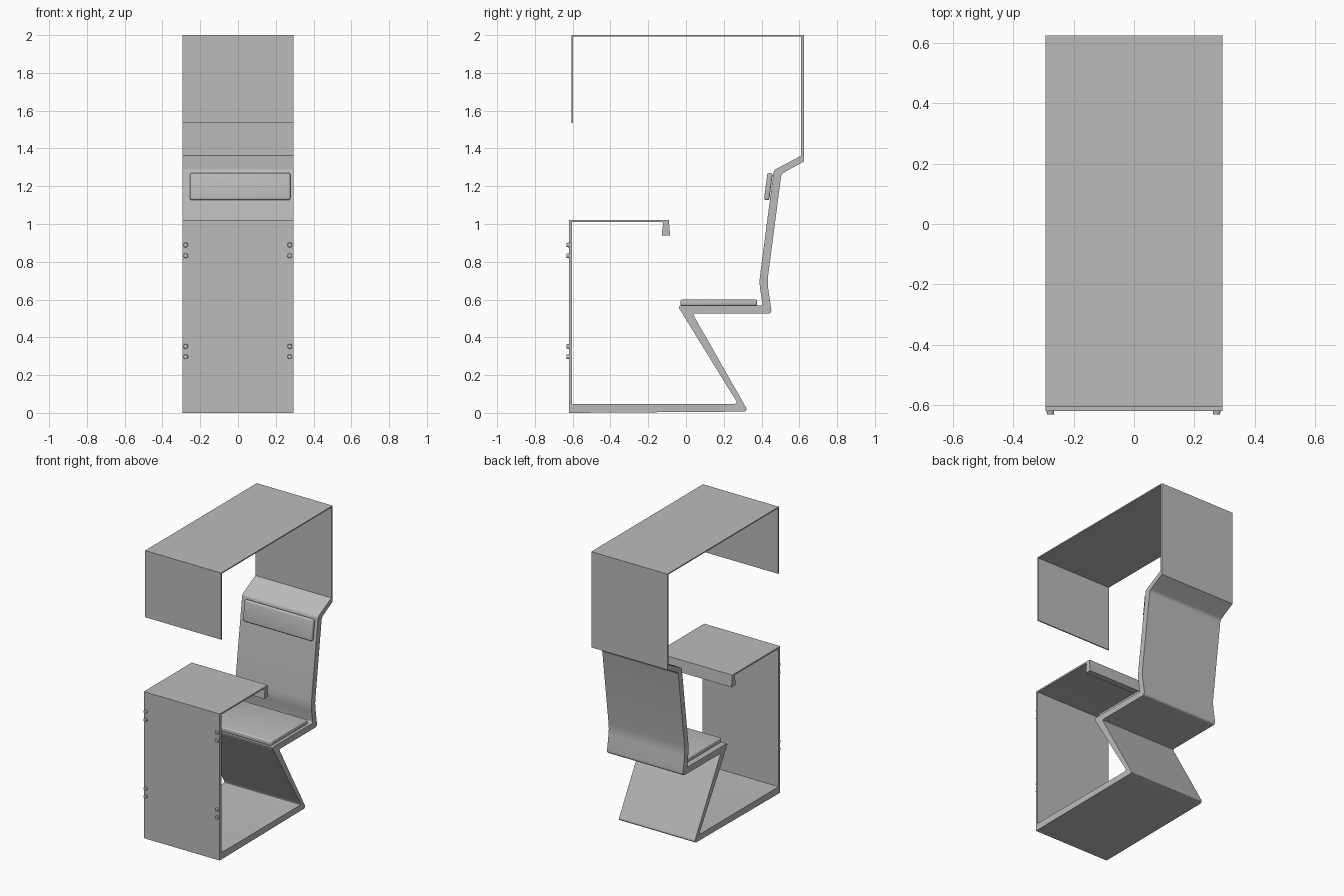
import bpy, bmesh, math
from mathutils import Vector

cube = bpy.data.objects.get("Cube")
if cube:
    bpy.data.objects.remove(cube)

grey = bpy.data.materials.new("plain grey")
grey.use_nodes = True
colour = (0.5, 0.5, 0.5, 1)
grey.diffuse_color = colour
grey.node_tree.nodes["Principled BSDF"].inputs["Base Color"].default_value = colour

HALF = 0.293


def finish(name, bm):
    bmesh.ops.recalc_face_normals(bm, faces=bm.faces)
    mesh = bpy.data.meshes.new(name)
    bm.to_mesh(mesh)
    bm.free()
    mesh.materials.append(grey)
    obj = bpy.data.objects.new(name, mesh)
    bpy.context.collection.objects.link(obj)
    bpy.ops.object.select_all(action="DESELECT")
    obj.select_set(True)
    bpy.context.view_layer.objects.active = obj
    bpy.ops.object.shade_smooth_by_angle(angle=math.radians(30))
    return obj


def rounded(points, steps=5):
    """Round each (y, z, radius) corner with a short curve."""
    out = []
    for i, (y, z, r) in enumerate(points):
        p = Vector((y, z))
        if not r:
            out.append(p)
            continue
        a = p + (Vector(points[i - 1][:2]) - p).normalized() * r
        b = p + (Vector(points[(i + 1) % len(points)][:2]) - p).normalized() * r
        for k in range(steps + 1):
            t = k / steps
            out.append(a * (1 - t) ** 2 + p * 2 * t * (1 - t) + b * t * t)
    return out


def extrude_profile(name, points):
    """Sweep a side profile across the full width."""
    bm = bmesh.new()
    face = bm.faces.new([bm.verts.new((-HALF, p.x, p.y)) for p in rounded(points)])
    new = bmesh.ops.extrude_face_region(bm, geom=[face])["geom"]
    verts = [v for v in new if isinstance(v, bmesh.types.BMVert)]
    bmesh.ops.translate(bm, verts=verts, vec=(2 * HALF, 0, 0))
    return finish(name, bm)


def cushion(name, centre, size, tilt, radius):
    bm = bmesh.new()
    bmesh.ops.create_cube(bm, size=1)
    bmesh.ops.scale(bm, verts=bm.verts, vec=size)
    bmesh.ops.bevel(bm, geom=bm.edges[:], offset=radius, segments=4,
                    profile=0.5, affect="EDGES")
    obj = finish(name, bm)
    obj.location = centre
    obj.rotation_euler.x = tilt
    return obj


# Thin canopy sheet
extrude_profile("canopy", [
    (-0.605, 1.535, 0), (-0.605, 2.0, 0), (0.625, 2.0, 0),
    (0.625, 1.992, 0), (-0.597, 1.992, 0), (-0.597, 1.535, 0)])

# Continuous folded base, leg, seat and backrest
extrude_profile("folded_seat_frame", [
    (0.625, 1.992, 0), (0.625, 1.332, 0), (0.505, 1.265, 0.015),
    (0.43, 0.69, 0.04), (0.455, 0.525, 0.025), (0.035, 0.525, 0.015),
    (0.33, 0.007, 0.03), (-0.605, 0.0, 0), (-0.605, 0.048, 0),
    (0.275, 0.048, 0.02), (-0.045, 0.568, 0.022), (0.406, 0.568, 0.015),
    (0.387, 0.69, 0.04), (0.465, 1.285, 0.015), (0.61, 1.362, 0),
    (0.61, 1.992, 0)])

# Front panel, desk top and hanging lip
extrude_profile("front_desk", [
    (-0.62, 0.0, 0), (-0.62, 1.022, 0), (-0.091, 1.022, 0),
    (-0.084, 0.939, 0), (-0.128, 0.939, 0), (-0.121, 1.011, 0.01),
    (-0.603, 1.011, 0), (-0.603, 0.0, 0)])

# Padding
cushion("seat_cushion", (0.011, 0.173, 0.583), (0.532, 0.406, 0.034), 0, 0.01)
cushion("headrest", (0.011, 0.436, 1.198), (0.532, 0.028, 0.144),
        -math.radians(7.5), 0.01)

# Bolt heads along both sides of the front panel
for side, x in (("right", -0.277), ("left", 0.274)):
    for i, z in enumerate((0.297, 0.352, 0.832, 0.889)):
        bm = bmesh.new()
        bmesh.ops.create_cone(bm, cap_ends=True, segments=20,
                              radius1=0.013, radius2=0.011, depth=0.014)
        bolt = finish(f"bolt_{side}_{i + 1}", bm)
        bolt.location = (x, -0.625, z)
        bolt.rotation_euler.x = math.radians(90)
